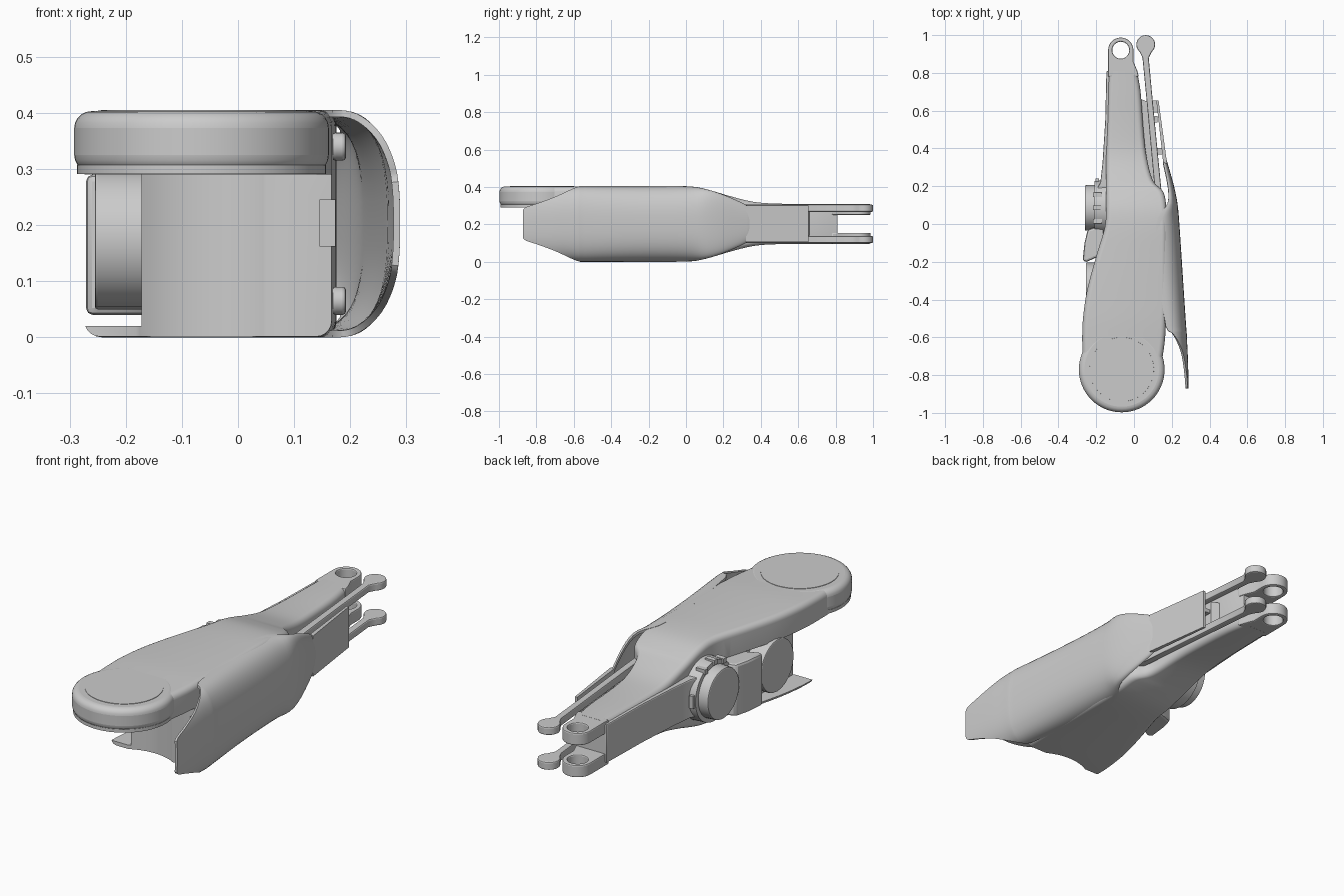
import bpy, bmesh, math
from mathutils import Vector, Matrix

if "Cube" in bpy.data.objects:
    bpy.data.objects.remove(bpy.data.objects["Cube"])

ZC = 0.2025  # mid height of the arm


def finish(name, bm, angle=35):
    bmesh.ops.remove_doubles(bm, verts=bm.verts, dist=1e-5)
    bmesh.ops.recalc_face_normals(bm, faces=bm.faces)
    me = bpy.data.meshes.new(name)
    bm.to_mesh(me)
    bm.free()
    ob = bpy.data.objects.new(name, me)
    bpy.context.collection.objects.link(ob)
    smooth(ob, angle)
    return ob


def smooth(ob, angle=35):
    bpy.ops.object.select_all(action='DESELECT')
    ob.select_set(True)
    bpy.context.view_layer.objects.active = ob
    bpy.ops.object.shade_smooth_by_angle(angle=math.radians(angle))


def apply(ob, kind, **props):
    m = ob.modifiers.new(kind.lower(), kind)
    for k, v in props.items():
        setattr(m, k, v)
    bpy.context.view_layer.objects.active = ob
    bpy.ops.object.modifier_apply(modifier=m.name)


def bevel(ob, w, seg=3):
    apply(ob, 'BEVEL', width=w, segments=seg, limit_method='ANGLE', angle_limit=math.radians(40))
    smooth(ob)
    return ob


def boolean(ob, other, op='DIFFERENCE'):
    apply(ob, 'BOOLEAN', object=other, operation=op, solver='EXACT')
    bpy.data.objects.remove(other)
    smooth(ob)


def prism(name, pts, z0, z1):
    bm = bmesh.new()
    f = bm.faces.new([bm.verts.new((x, y, z0)) for x, y in pts])
    new = bmesh.ops.extrude_face_region(bm, geom=[f])['geom']
    bmesh.ops.translate(bm, vec=(0, 0, z1 - z0), verts=[v for v in new if isinstance(v, bmesh.types.BMVert)])
    return finish(name, bm)


def box(name, x0, x1, y0, y1, z0, z1):
    return prism(name, [(x0, y0), (x1, y0), (x1, y1), (x0, y1)], z0, z1)


def cyl(name, c, r1, r2, depth, axis='Z', n=48):
    bm = bmesh.new()
    rot = Matrix.Rotation(-math.pi / 2, 4, 'Y') if axis == 'X' else Matrix()
    bmesh.ops.create_cone(bm, cap_ends=True, segments=n, radius1=r1, radius2=r2, depth=depth,
                          matrix=Matrix.Translation(c) @ rot)
    return finish(name, bm)


def arc(cx, cy, r, a0, a1, n=16):
    return [(cx + r * math.cos(math.radians(a0 + (a1 - a0) * i / n)),
             cy + r * math.sin(math.radians(a0 + (a1 - a0) * i / n))) for i in range(n + 1)]


def refine(st, n=4):
    out = []
    for i in range(len(st) - 1):
        p = [Vector(st[max(0, min(len(st) - 1, i + k))]) for k in (-1, 0, 1, 2)]
        for j in range(n):
            t = j / n
            out.append(0.5 * (2 * p[1] + (p[2] - p[0]) * t + (2 * p[0] - 5 * p[1] + 4 * p[2] - p[3]) * t * t
                              + (3 * p[1] - p[0] - 3 * p[2] + p[3]) * t ** 3))
    return out + [Vector(st[-1])]


def loft(name, rings, closed=True):
    bm = bmesh.new()
    rows = [[bm.verts.new(p) for p in r] for r in rings]
    n = len(rows[0])
    for a, b in zip(rows, rows[1:]):
        for i in range(n if closed else n - 1):
            j = (i + 1) % n
            bm.faces.new((a[i], a[j], b[j], b[i]))
    if closed:
        bm.faces.new(rows[0])
        bm.faces.new(rows[-1])
    return finish(name, bm)


# Main arm body: y, left x, right x, half height
stations = [(.81, -.137, .015, .107), (.7, -.14, .035, .107), (.5, -.145, .05, .108), (.36, -.148, .066, .118),
            (.23, -.148, .10, .150), (.17, -.148, .155, .168), (.08, -.148, .172, .192), (-.02, -.155, .175, .2015),
            (-.17, -.2, .175, .2025), (-.35, -.248, .175, .2025), (-.5, -.27, .17, .2025),
            (-.62, -.274, .163, .2), (-.78, -.27, .14, .198)]


def rounded_ring(y, x0, x1, h, r=.028):
    pts = []
    for cx, cz, a in ((x1 - r, h - r, 0), (x0 + r, h - r, 90), (x0 + r, r - h, 180), (x1 - r, r - h, 270)):
        pts += arc(cx, ZC + cz, r, a, a + 90, 5)
    return [(x, y, z) for x, z in pts]


body = loft('arm_body', [rounded_ring(*s) for s in refine(stations)])
boolean(body, cyl('elbow_socket', (-.065, -.77, -.005), .232, .232, .59, n=64))
boolean(body, box('front_cut', -.5, .5, -1.2, -.57, -.3, .29))
boolean(body, box('side_cavity', -.5, -.172, -.9, .1, .02, .29))
boolean(body, box('wall_notch', .145, .3, -.8, -.4, .163, .245))

# Round elbow pad with a rounded rim, lip and faint inset disc
pad = bevel(cyl('elbow_pad', (-.065, -.77, .349), .227, .227, .108, n=64), .03, 5)
cyl('elbow_pad_lip', (-.065, -.77, .299), .222, .222, .016, n=64)
cyl('elbow_pad_cap', (-.065, -.77, .395), .172, .17, .02, n=64)

# Wrist fork: two prongs with pivot holes
fork = arc(-.07, .92, .067, 0, 180) + [(-.138, .78), (.025, .78), (.018, .81), (-.003, .86)]
for name, z0, z1 in (('fork_lower', .096, .155), ('fork_upper', .25, .309)):
    prong = prism(name, fork, z0, z1)
    boolean(prong, cyl('pivot_hole', (-.07, .92, .2), .045, .045, .6))
    bevel(prong, .006, 2)

# Push rods beside the fork, each with a round end
rod = arc(.062, .95, .05, -50, 230) + [(.045, .88), (.072, .6), (.11, .18), (.145, .18), (.104, .6), (.078, .88)]
for name, z0, z1 in (('rod_lower', .1, .138), ('rod_upper', .267, .305)):
    bevel(prism(name, rod, z0, z1), .006, 2)

# Curved outer cover: y, centre x, outer x, half height of curve, visible half height
cover = [(.345, .155, .17, .07, .07), (.325, .155, .177, .1, .1), (.2, .18, .212, .156, .156),
         (.11, .178, .23, .185, .185), (.03, .125, .238, .2, .2), (-.1, .115, .247, .2025, .2025),
         (-.3, .13, .26, .2025, .2025), (-.54, .168, .276, .2025, .2025), (-.575, .172, .279, .2025, .2),
         (-.62, .174, .281, .2, .182), (-.7, .178, .285, .2, .145), (-.8, .18, .288, .2, .108),
         (-.855, .18, .289, .2, .09), (-.872, .18, .289, .2, .075)]


def cover_ring(y, xc, xo, H, h, n=2.6, seg=24):
    tm = math.asin(min(1, max(0, h / H)) ** (n / 2))
    pts = []
    for i in range(seg + 1):
        t = tm * (2 * i / seg - 1)
        c, s = max(0, math.cos(t)) ** (2 / n), abs(math.sin(t)) ** (2 / n)
        pts.append((xc + (xo - xc) * c, y, ZC + math.copysign(H * s, t)))
    return pts


shell = loft('outer_cover', [cover_ring(*s) for s in refine(cover, 3)], closed=False)
if sum(p.normal.x for p in shell.data.polygons) < 0:
    shell.data.flip_normals()
apply(shell, 'SOLIDIFY', thickness=.012, offset=-1)
smooth(shell)

# Hinge plate, its pin and the lugs that carry it
prism('hinge_plate', [(.118, .655), (.13, .655), (.175, .32), (.155, .32)], .105, .3)
box('hinge_pin', .09, .128, .59, .655, .193, .212)
prism('hinge_core', [(.03, .665), (.075, .645), (.1, .3), (.12, .18), (.05, .18)], .14, .265)
for i, (x, y) in enumerate(((.05, .555), (.08, .385))):
    for z in (.15, .245):
        box(f'hinge_lug_{i}', x, x + .075, y - .018, y + .018, z - .02, z + .02)

# Thin cover on the left of the wrist
bevel(prism('wrist_cover', [(-.13, .81), (-.146, .81), (-.152, .55), (-.166, .33), (-.178, .22),
                            (-.2, .18), (-.13, .1)], .112, .298), .006, 2)

# Two round motors on the left with the saddle between them
cyl('front_motor_ring', (-.165, .085, .2), .148, .143, .09, 'X')
bevel(cyl('front_motor', (-.2, .085, .2), .125, .12, .12, 'X'), .006, 2)
for a in (60, 90, 120):
    r = math.radians(a)
    y, z = .085 + .14 * math.cos(r), .2 + .14 * math.sin(r)
    box('motor_tab', -.218, -.17, y - .012, y + .012, z - .012, z + .012)
box('motor_tab_rear', -.205, -.185, .2, .24, .17, .23)
bevel(cyl('elbow_motor', (-.21, -.33, .175), .125, .125, .09, 'X', n=24), .005, 2)
bevel(prism('motor_saddle', [(-.16, .0), (-.245, -.03), (-.262, -.1), (-.272, -.195), (-.25, -.2), (-.16, -.16)],
            .04, .29), .012, 2)

# Small bolts at the wall beside the cover
for z in (.065, .34):
    bevel(cyl('wall_bolt', (.18, -.5, z), .025, .025, .025, 'X', n=20), .006, 2)
